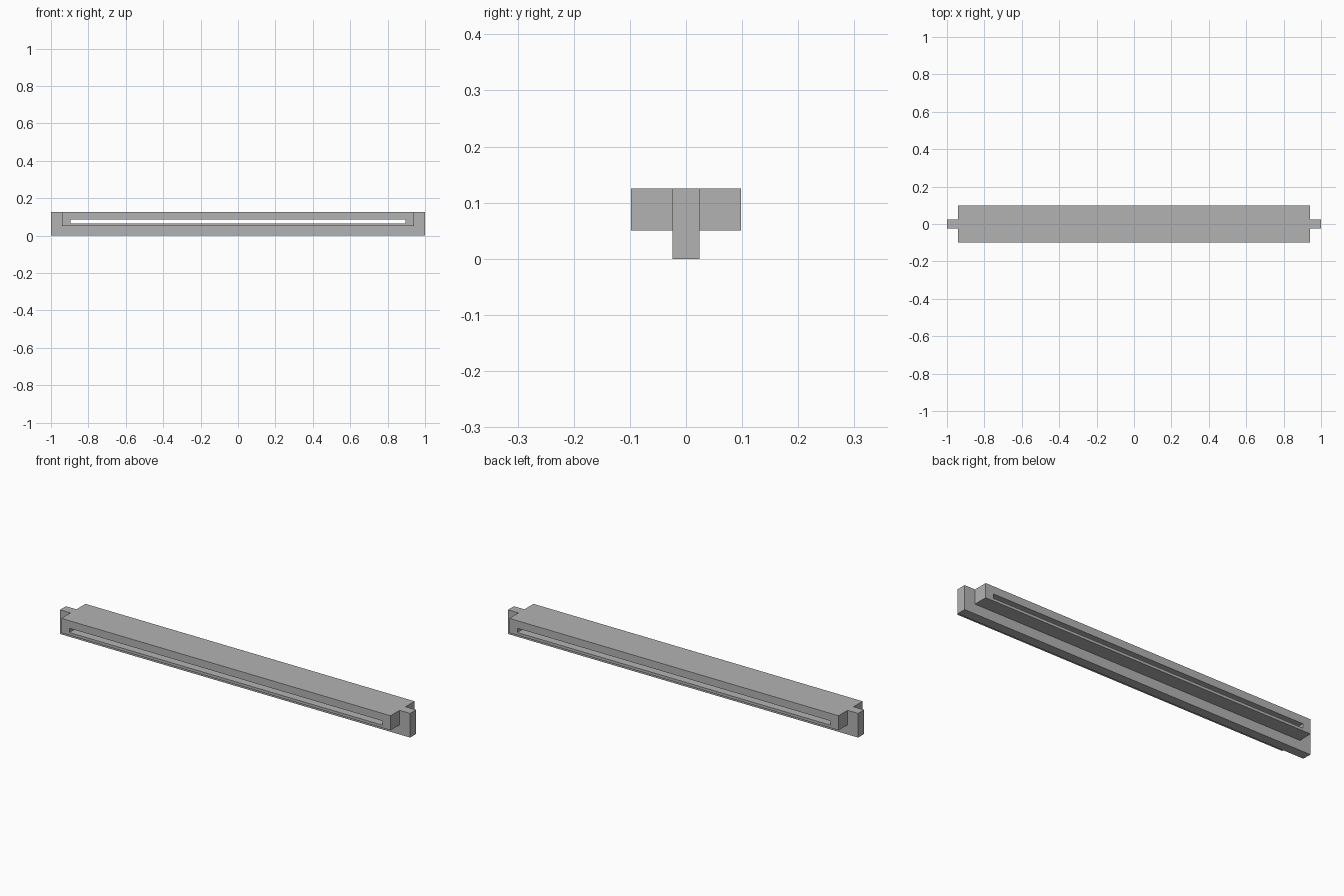
import bpy

old = bpy.data.objects.get("Cube")
if old:
    bpy.data.objects.remove(old, do_unlink=True)

TOP = 0.125

grey = bpy.data.materials.new("plain grey")
grey.use_nodes = True
color = (0.45, 0.45, 0.45, 1)
grey.diffuse_color = color
grey.node_tree.nodes["Principled BSDF"].inputs["Base Color"].default_value = color


def box(name, half_x, half_y, bottom, top):
    """Box centred on x and y, between two heights."""
    bpy.ops.mesh.primitive_cube_add(size=2, location=(0, 0, (bottom + top) / 2))
    ob = bpy.context.object
    ob.name = name
    ob.scale = (half_x, half_y, (top - bottom) / 2)
    bpy.ops.object.transform_apply(location=True, rotation=False, scale=True)
    ob.data.materials.append(grey)
    return ob


def combine(target, tool, operation):
    """Apply a boolean and remove the tool object."""
    tool.hide_render = True
    mod = target.modifiers.new(operation.lower(), "BOOLEAN")
    mod.operation = operation
    mod.solver = "EXACT"
    mod.object = tool
    bpy.context.view_layer.objects.active = target
    bpy.ops.object.modifier_apply(modifier=mod.name)
    bpy.data.objects.remove(tool, do_unlink=True)


# Tall thin web whose ends stick out as tabs
beam = box("slotted_beam", 1.0, 0.024, 0, TOP)

# Wide upper flange, flush with the top of the web
combine(beam, box("flange", 0.94, 0.098, 0.05, TOP), "UNION")

# Long slot running right through from front to back
combine(beam, box("slot_cutter", 0.895, 0.2, 0.064, 0.086), "DIFFERENCE")
